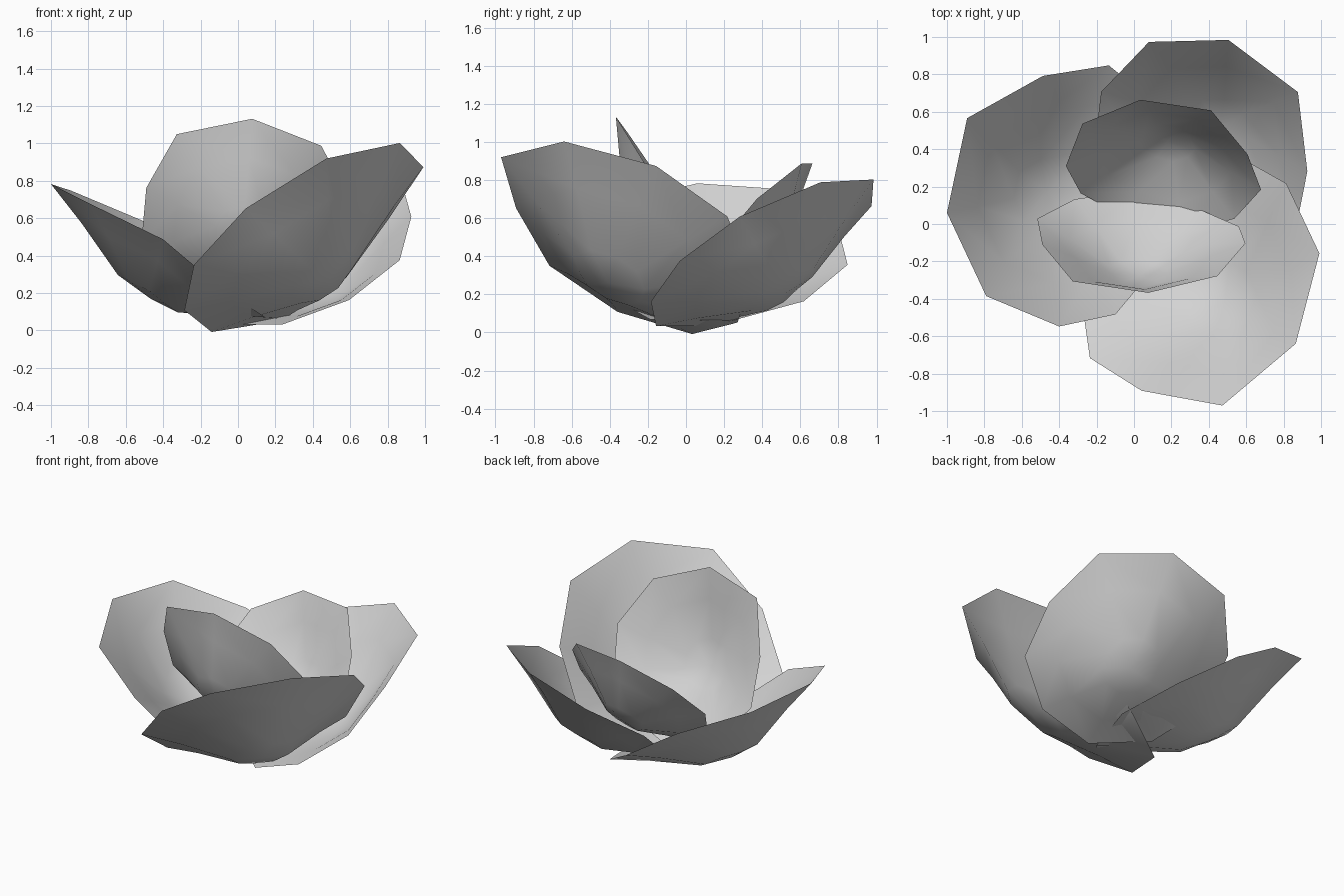
import bpy
import bmesh
from mathutils import Vector

cube = bpy.data.objects.get("Cube")
if cube:
    bpy.data.objects.remove(cube, do_unlink=True)

# Petal outline shared by all petals: (towards the tip, to the side, sink of the rim)
OUTLINE = [(-0.94, -0.3, 0), (-0.58, -0.78, 0), (-0.04, -1.0, -0.03), (0.51, -0.81, -0.08),
           (1.03, -0.38, 0.09), (1.02, 0.34, 0.09), (0.56, 0.88, -0.04), (-0.08, 0.98, -0.19),
           (-0.59, 0.79, 0.05), (-0.9, 0.31, 0.15)]
# Cup profile: (fraction of the outline, fraction of the depth)
PROFILE = [(1.0, 0.0), (0.68, 0.37), (0.28, 0.9)]

# One plain colour for the whole flower
grey = bpy.data.materials.new("petal grey")
grey.use_nodes = True
colour = (0.65, 0.65, 0.65, 1.0)
grey.diffuse_color = colour
grey.node_tree.nodes["Principled BSDF"].inputs["Base Color"].default_value = colour


def make_petal(name, centre, tip, side, cup=0.4):
    """Ten-sided cupped petal: tip and side are its two radius vectors."""
    centre, tip, side = Vector(centre), Vector(tip), Vector(side)
    depth = cup * (tip.length + side.length) / 2
    outward = side.cross(tip).normalized() * depth
    bm = bmesh.new()
    rings = []
    for scale, sink in PROFILE:
        ring = []
        for along, across, droop in OUTLINE:
            spread = (tip * along + side * across + outward * droop) * scale
            ring.append(bm.verts.new(centre + spread + outward * sink))
        rings.append(ring)
    bottom = bm.verts.new(centre + outward)

    # Bands between the rings, then a fan at the bottom of the cup
    for i in range(len(OUTLINE)):
        j = (i + 1) % len(OUTLINE)
        for outer, inner in zip(rings, rings[1:]):
            bm.faces.new((outer[i], outer[j], inner[j], inner[i]))
        bm.faces.new((rings[-1][i], rings[-1][j], bottom))
    for face in bm.faces:
        face.smooth = True

    mesh = bpy.data.meshes.new(name)
    bm.to_mesh(mesh)
    bm.free()
    mesh.materials.append(grey)
    petal = bpy.data.objects.new(name, mesh)
    bpy.context.collection.objects.link(petal)
    return petal


# Three wide outer petals
make_petal("outer_petal_front", (0.331, -0.288, 0.485), (0.327, -0.485, 0.486), (0.549, 0.452, 0.122))
make_petal("outer_petal_back", (0.367, 0.382, 0.411), (0.298, 0.448, 0.394), (-0.512, 0.393, 0.026))
make_petal("outer_petal_side", (-0.321, 0.153, 0.416), (-0.6, 0.141, 0.363), (-0.158, -0.701, 0.054))

# Two smaller, steeper inner petals
make_petal("inner_petal_front", (0.035, -0.075, 0.605), (-0.145, -0.24, 0.485), (0.558, -0.088, 0.121))
make_petal("inner_petal_back", (0.158, 0.285, 0.495), (0.051, 0.33, 0.395), (-0.524, 0.083, 0.006))
